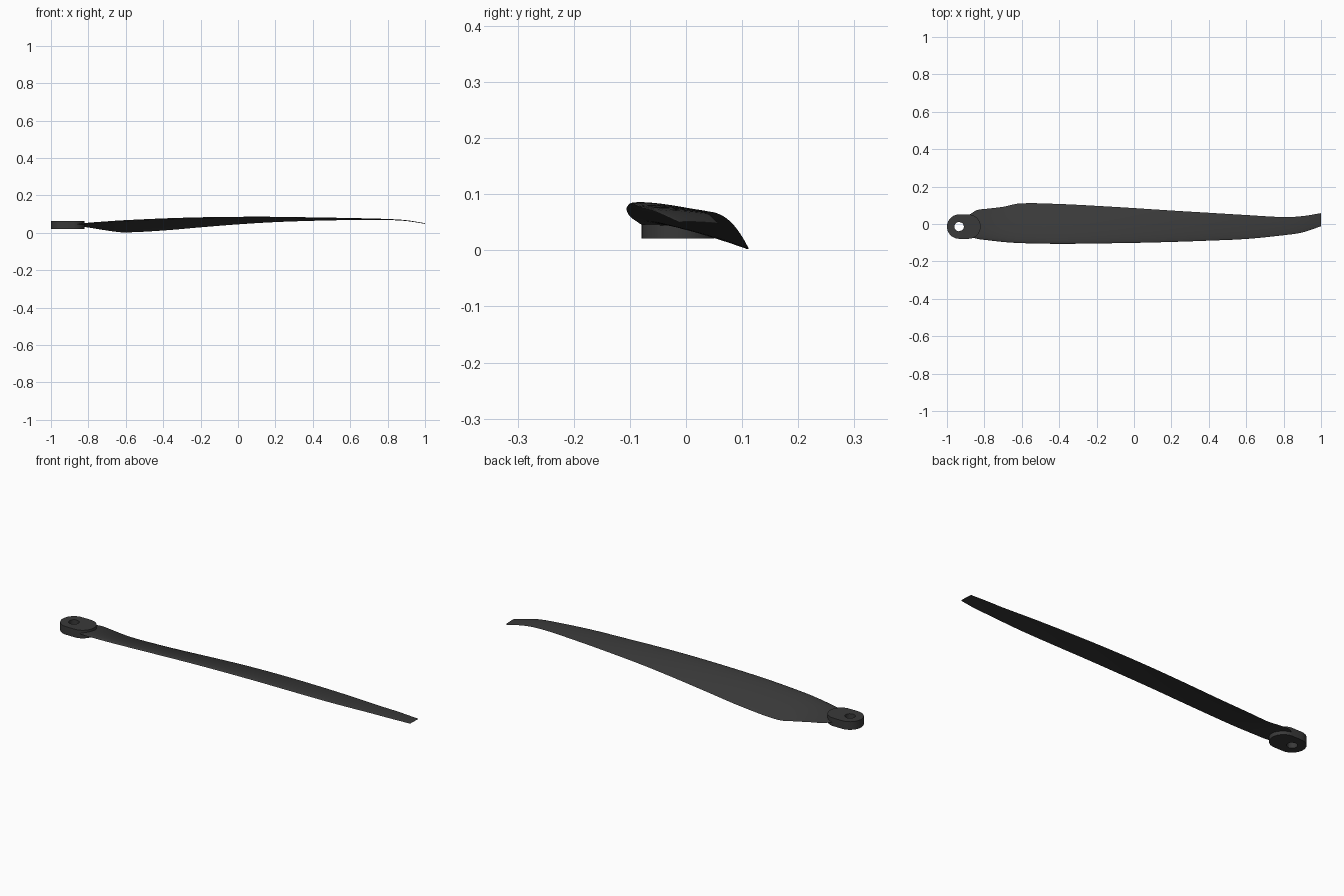
import bpy, bmesh, math

if "Cube" in bpy.data.objects:
    bpy.data.objects.remove(bpy.data.objects["Cube"])

mat = bpy.data.materials.new("dark grey")
mat.diffuse_color = (0.041, 0.041, 0.041, 1)
mat.use_nodes = True
mat.node_tree.nodes["Principled BSDF"].inputs["Base Color"].default_value = mat.diffuse_color


def make_object(name, bm, angle):
    bmesh.ops.recalc_face_normals(bm, faces=bm.faces)
    me = bpy.data.meshes.new(name)
    bm.to_mesh(me)
    bm.free()
    me.materials.append(mat)
    ob = bpy.data.objects.new(name, me)
    bpy.context.collection.objects.link(ob)
    bpy.ops.object.select_all(action='DESELECT')
    ob.select_set(True)
    bpy.context.view_layer.objects.active = ob
    bpy.ops.object.shade_smooth_by_angle(angle=math.radians(angle))
    return ob


# Root hub: rounded slab with a bolt hole
def build_hub():
    bm = bmesh.new()
    n, r, hole = 64, 0.065, 0.025
    cx, cy, cx2 = -0.935, -0.014, -0.885
    outer, inner = [], []
    for i in range(n):
        a = -math.pi / 2 + math.pi * 2 * (i + 0.5) / n
        px = (cx2 if i < n // 2 else cx) + r * math.cos(a)
        py = cy + r * math.sin(a)
        b = math.atan2(py - cy, px - cx)
        outer.append((px, py))
        inner.append((cx + hole * math.cos(b), cy + hole * math.sin(b)))
    loops = [[bm.verts.new((x, y, z)) for x, y in pts]
             for pts, z in ((outer, 0.021), (outer, 0.063), (inner, 0.063), (inner, 0.021))]
    for k in range(4):
        A, B = loops[k], loops[(k + 1) % 4]
        for i in range(n):
            j = (i + 1) % n
            bm.faces.new((A[i], A[j], B[j], B[i]))
    return make_object("root_hub", bm, 35)


# Blade stations: x, leading y, leading z, trailing y, trailing z, upper bulge
STATIONS = [
    (-0.88, -0.066, 0.044, 0.050, 0.040, 0.014),
    (-0.84, -0.079, 0.046, 0.074, 0.034, 0.017),
    (-0.78, -0.087, 0.051, 0.082, 0.025, 0.022),
    (-0.70, -0.096, 0.057, 0.092, 0.012, 0.028),
    (-0.61, -0.102, 0.063, 0.110, 0.002, 0.031),
    (-0.40, -0.106, 0.073, 0.107, 0.012, 0.030),
    (-0.20, -0.104, 0.079, 0.097, 0.029, 0.027),
    (0.00, -0.101, 0.082, 0.085, 0.045, 0.023),
    (0.20, -0.096, 0.082, 0.072, 0.057, 0.019),
    (0.40, -0.089, 0.079, 0.060, 0.064, 0.015),
    (0.60, -0.080, 0.076, 0.048, 0.068, 0.011),
    (0.80, -0.060, 0.071, 0.037, 0.068, 0.008),
    (0.90, -0.045, 0.065, 0.042, 0.063, 0.006),
    (1.00, -0.012, 0.050, 0.058, 0.048, 0.004),
]


def interpolate(k, t):
    # smooth cubic between stations k and k+1
    s = STATIONS
    a, b = s[k], s[k + 1]
    p, q = s[max(k - 1, 0)], s[min(k + 2, len(s) - 1)]
    h = b[0] - a[0]
    out = [a[0] + h * t]
    for i in range(1, 6):
        m0 = (b[i] - p[i]) / (b[0] - p[0]) * h
        m1 = (q[i] - a[i]) / (q[0] - a[0]) * h
        out.append((2*t**3 - 3*t*t + 1) * a[i] + (t**3 - 2*t*t + t) * m0
                   + (3*t*t - 2*t**3) * b[i] + (t**3 - t*t) * m1)
    return out


def thickness(u):
    # airfoil half thickness, normalised to a peak of about 1
    return 10 * (0.2969 * math.sqrt(u) - 0.126 * u - 0.3516 * u**2
                 + 0.2843 * u**3 - 0.1015 * u**4) * 0.2 * 5 / 5.0


def build_blade():
    bm = bmesh.new()
    m, steps = 18, 5
    sections = [interpolate(k, t / steps) for k in range(len(STATIONS) - 1) for t in range(steps)]
    sections.append(list(STATIONS[-1]))
    rings = []
    for x, yl, zl, yt, zt, bulge in sections:
        ring = []
        for i in range(2 * m):
            u = 0.5 + 0.5 * math.cos(math.pi * i / m)
            f = thickness(u) / 0.5 * (1 if i <= m else -0.12)
            f = f * 0.85 + 0.15 * 4 * u * (1 - u)
            ring.append(bm.verts.new((x, yl + (yt - yl) * u, zl + (zt - zl) * u + bulge * f)))
        rings.append(ring)
    for A, B in zip(rings, rings[1:]):
        for i in range(2 * m):
            j = (i + 1) % (2 * m)
            bm.faces.new((A[i], A[j], B[j], B[i]))
    bm.faces.new(rings[0])
    bm.faces.new(rings[-1])
    return make_object("blade", bm, 40)


build_hub()
build_blade()
